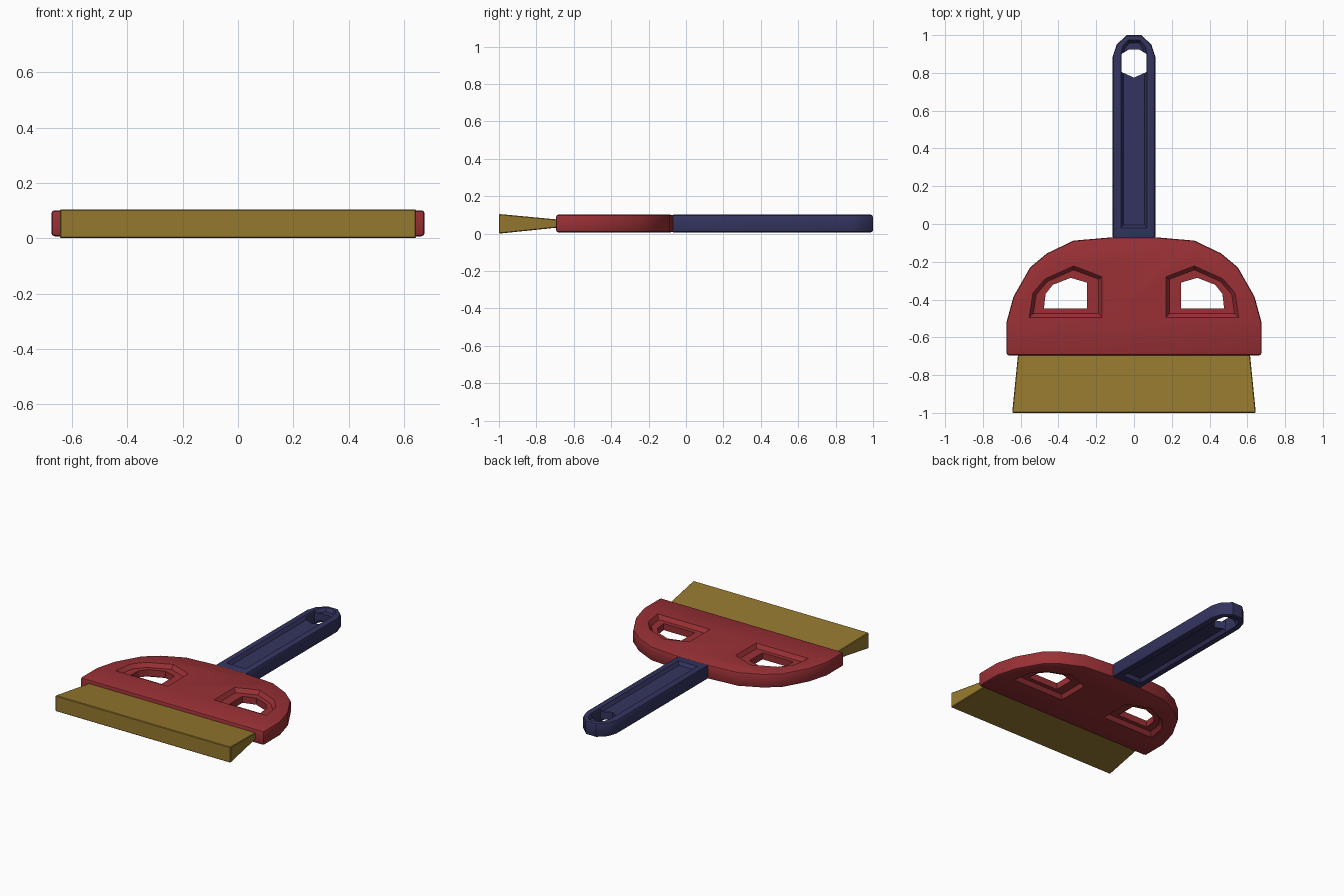
import bpy, bmesh
from mathutils import Vector
import math

if "Cube" in bpy.data.objects:
    bpy.data.objects.remove(bpy.data.objects["Cube"])

Z0, Z1 = 0.007, 0.101


def material(name, rgb):
    m = bpy.data.materials.new(name)
    m.diffuse_color = (*rgb, 1)
    m.use_nodes = True
    m.node_tree.nodes["Principled BSDF"].inputs["Base Color"].default_value = m.diffuse_color
    return m


red = material("red plastic", (0.32, 0.03, 0.036))
blue = material("navy plastic", (0.034, 0.034, 0.115))
straw = material("straw bristle", (0.30, 0.19, 0.028))


def mirrored(pts):
    """Close a left half outline across x = 0."""
    return pts + [(-x, y) for x, y in reversed(pts) if x != 0]


def loft(name, rings):
    """Closed solid through rings of equal point count."""
    bm = bmesh.new()
    vs = [[bm.verts.new(p) for p in r] for r in rings]
    n = len(vs[0])
    for a, b in zip(vs, vs[1:]):
        for i in range(n):
            j = (i + 1) % n
            bm.faces.new((a[i], a[j], b[j], b[i]))
    bm.faces.new(vs[0])
    bm.faces.new(vs[-1])
    bmesh.ops.recalc_face_normals(bm, faces=bm.faces)
    me = bpy.data.meshes.new(name)
    bm.to_mesh(me)
    bm.free()
    ob = bpy.data.objects.new(name, me)
    bpy.context.collection.objects.link(ob)
    return ob


def at(pts, z):
    return [(x, y, z) for x, y in pts]


def plate(name, outline, mat, bevel):
    ob = loft(name, [at(outline, Z0), at(outline, Z1)])
    ob.data.materials.append(mat)
    b = ob.modifiers.new("round edges", 'BEVEL')
    b.width, b.segments, b.limit_method = bevel, 2, 'ANGLE'
    b.angle_limit = math.radians(50)
    return ob


def cut(ob, cutter):
    cutter.hide_render = True
    cutter.data.materials.append(ob.data.materials[0])
    m = ob.modifiers.new("cut", 'BOOLEAN')
    m.operation, m.object, m.solver = 'DIFFERENCE', cutter, 'EXACT'


def pockets(ob, rim, floor, depth):
    """Sloped recess on the top and on the underside."""
    over = [tuple(Vector(r) + (Vector(r) - Vector(f)) * 0.05 / depth) for r, f in zip(rim, floor)]
    cut(ob, loft("pocket_cutter", [at(floor, Z1 - depth), at(over, Z1 + 0.05)]))
    cut(ob, loft("pocket_cutter", [at(floor, Z0 + depth), at(over, Z0 - 0.05)]))


def finish(ob):
    """Bake modifiers and remove the cutters."""
    dg = bpy.context.evaluated_depsgraph_get()
    me = bpy.data.meshes.new_from_object(ob.evaluated_get(dg))
    tools = [m.object for m in ob.modifiers if m.type == 'BOOLEAN']
    ob.modifiers.clear()
    ob.data = me
    for t in tools:
        bpy.data.objects.remove(t)
    bpy.ops.object.select_all(action='DESELECT')
    ob.select_set(True)
    bpy.context.view_layer.objects.active = ob
    bpy.ops.object.shade_smooth_by_angle(angle=math.radians(30))


# Domed brush head with two recessed windows
head = plate("brush_head", mirrored([
    (-0.675, -0.695), (-0.675, -0.52), (-0.638, -0.385), (-0.55, -0.23),
    (-0.46, -0.155), (-0.32, -0.088), (-0.11, -0.07)]), red, 0.012)
rim = [(-0.17, -0.495), (-0.17, -0.28), (-0.32, -0.222), (-0.47, -0.29), (-0.535, -0.365), (-0.555, -0.495)]
floor = [(-0.187, -0.475), (-0.187, -0.293), (-0.32, -0.243), (-0.457, -0.304), (-0.517, -0.373), (-0.533, -0.475)]
hole = [(-0.25, -0.447), (-0.25, -0.31), (-0.335, -0.285), (-0.43, -0.322), (-0.468, -0.37), (-0.477, -0.447)]
for s in (1, -1):
    flip = lambda pts: [(x * s, y) for x, y in pts]
    pockets(head, flip(rim), flip(floor), 0.025)
    cut(head, loft("window_cutter", [at(flip(hole), -0.1), at(flip(hole), 0.2)]))
finish(head)

# Handle with long grooves and a hanging hole
handle = plate("handle", mirrored([
    (-0.113, -0.08), (-0.113, 0.885), (-0.092, 0.95), (-0.038, 1.0)]), blue, 0.012)
pockets(handle,
        mirrored([(-0.07, -0.02), (-0.07, 0.895), (-0.06, 0.94), (-0.03, 0.975)]),
        mirrored([(-0.056, -0.005), (-0.056, 0.89), (-0.048, 0.93), (-0.025, 0.958)]), 0.022)
grip_hole = mirrored([(0, 0.775), (-0.067, 0.805), (-0.067, 0.9), (-0.027, 0.924)])
cut(handle, loft("hole_cutter", [at(grip_hole, -0.1), at(grip_hole, 0.2)]))
finish(handle)

# Bristles flaring toward the front
def section(hx, y, z0, z1):
    return [(-hx, y, z0), (hx, y, z0), (hx, y, z1), (-hx, y, z1)]


bristles = loft("bristles", [section(0.613, -0.68, 0.033, 0.075), section(0.645, -1.0, 0.0, 0.105)])
bristles.data.materials.append(straw)
b = bristles.modifiers.new("soft edges", 'BEVEL')
b.width, b.segments = 0.004, 1
finish(bristles)
